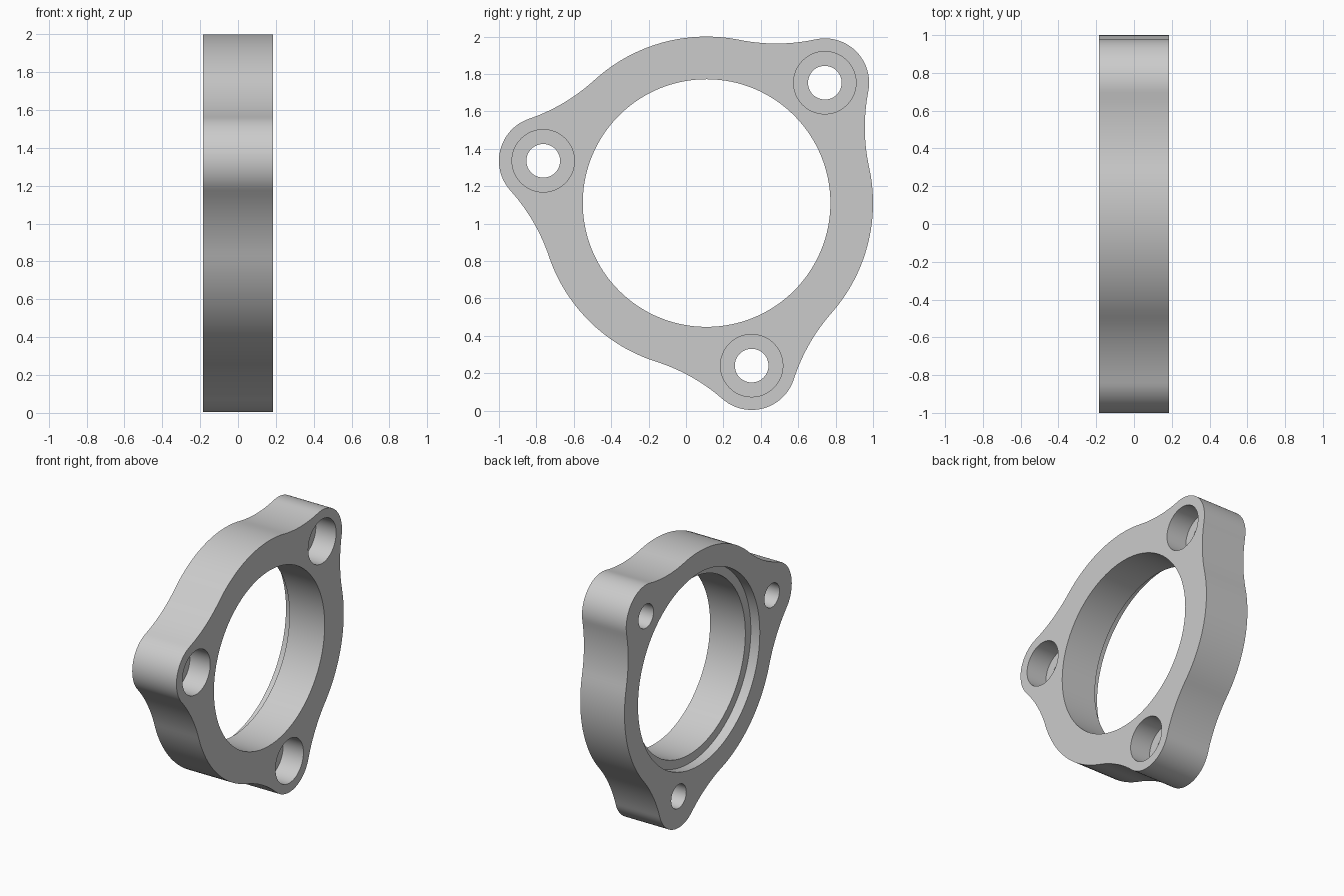
import bpy, bmesh, math

if "Cube" in bpy.data.objects:
    bpy.data.objects.remove(bpy.data.objects["Cube"])

# Main dimensions (flange axis runs along x; outline lies in the y-z plane)
HALF = 0.185                      # half thickness
CY, CZ = 0.11, 1.11               # bore centre
BODY_R, LUG_R, FILLET_R = 0.89, 0.237, 1.0
LUG_DIST = 0.902
LUG_ANGLES = [math.radians(45.5 + 120 * i) for i in range(3)]


def polar(c, r, a):
    return (c[0] + r * math.cos(a), c[1] + r * math.sin(a))


def arc(c, r, a0, a1, n):
    return [polar(c, r, a0 + (a1 - a0) * i / n) for i in range(n)]


def new_object(name, bm):
    bmesh.ops.recalc_face_normals(bm, faces=bm.faces)
    mesh = bpy.data.meshes.new(name)
    bm.to_mesh(mesh)
    bm.free()
    obj = bpy.data.objects.new(name, mesh)
    bpy.context.collection.objects.link(obj)
    return obj


def stepped_cutter(bm, c, profile, n):
    """Closed turned solid along x from (x, radius) pairs."""
    rings = [[bm.verts.new((x, *polar(c, r, 2 * math.pi * i / n))) for i in range(n)]
             for x, r in profile]
    for a, b in zip(rings, rings[1:]):
        for i in range(n):
            j = (i + 1) % n
            bm.faces.new((a[i], a[j], b[j], b[i]))
    bm.faces.new(rings[0])
    bm.faces.new(rings[-1])


# Outline: body arcs, tangent concave fillets and rounded lugs
centre = (CY, CZ)
D, E = BODY_R + FILLET_R, LUG_R + FILLET_R
at_body = math.acos((D * D + LUG_DIST ** 2 - E * E) / (2 * D * LUG_DIST))
at_lug = math.pi - math.acos((E * E + LUG_DIST ** 2 - D * D) / (2 * E * LUG_DIST))
outline = []
for a in LUG_ANGLES:
    lug = polar(centre, LUG_DIST, a)
    outline += arc(polar(centre, D, a - at_body), FILLET_R,
                   a - at_body + math.pi, a - at_lug + math.pi, 14)
    outline += arc(lug, LUG_R, a - at_lug, a + at_lug, 24)
    outline += arc(polar(centre, D, a + at_body), FILLET_R,
                   a + at_lug + math.pi, a + at_body + math.pi, 14)
    outline += arc(centre, BODY_R, a + at_body, a + 2 * math.pi / 3 - at_body, 20)

# Solid flange plate
bm = bmesh.new()
base = bm.faces.new([bm.verts.new((-HALF, y, z)) for y, z in outline])
ext = bmesh.ops.extrude_face_region(bm, geom=[base])
bmesh.ops.translate(bm, vec=(2 * HALF, 0, 0),
                    verts=[v for v in ext["geom"] if isinstance(v, bmesh.types.BMVert)])
flange = new_object("flange", bm)

# Cutters: bore with a shallow rear recess, and counterbored bolt holes
bm = bmesh.new()
out = HALF + 0.1
ledge = -HALF + 0.075
stepped_cutter(bm, centre, [(-out, 0.728), (ledge, 0.728), (ledge, 0.662), (out, 0.662)], 128)
seat = HALF - 0.17
for a in LUG_ANGLES:
    stepped_cutter(bm, polar(centre, LUG_DIST, a),
                   [(-out, 0.09), (seat, 0.09), (seat, 0.167), (out, 0.167)], 48)
cutter = new_object("hole_cutter", bm)
cutter.hide_render = True

# Cut the holes, then drop the helper
mod = flange.modifiers.new("holes", 'BOOLEAN')
mod.operation = 'DIFFERENCE'
mod.solver = 'EXACT'
mod.object = cutter
bpy.context.view_layer.objects.active = flange
flange.select_set(True)
cutter.select_set(False)
bpy.ops.object.modifier_apply(modifier=mod.name)
bpy.data.objects.remove(cutter)

# Plain grey metal
grey = bpy.data.materials.new("grey metal")
grey.diffuse_color = (0.6, 0.6, 0.6, 1)
grey.use_nodes = True
grey.node_tree.nodes["Principled BSDF"].inputs["Base Color"].default_value = grey.diffuse_color
flange.data.materials.clear()
flange.data.materials.append(grey)
bpy.ops.object.shade_smooth_by_angle(angle=math.radians(30))
